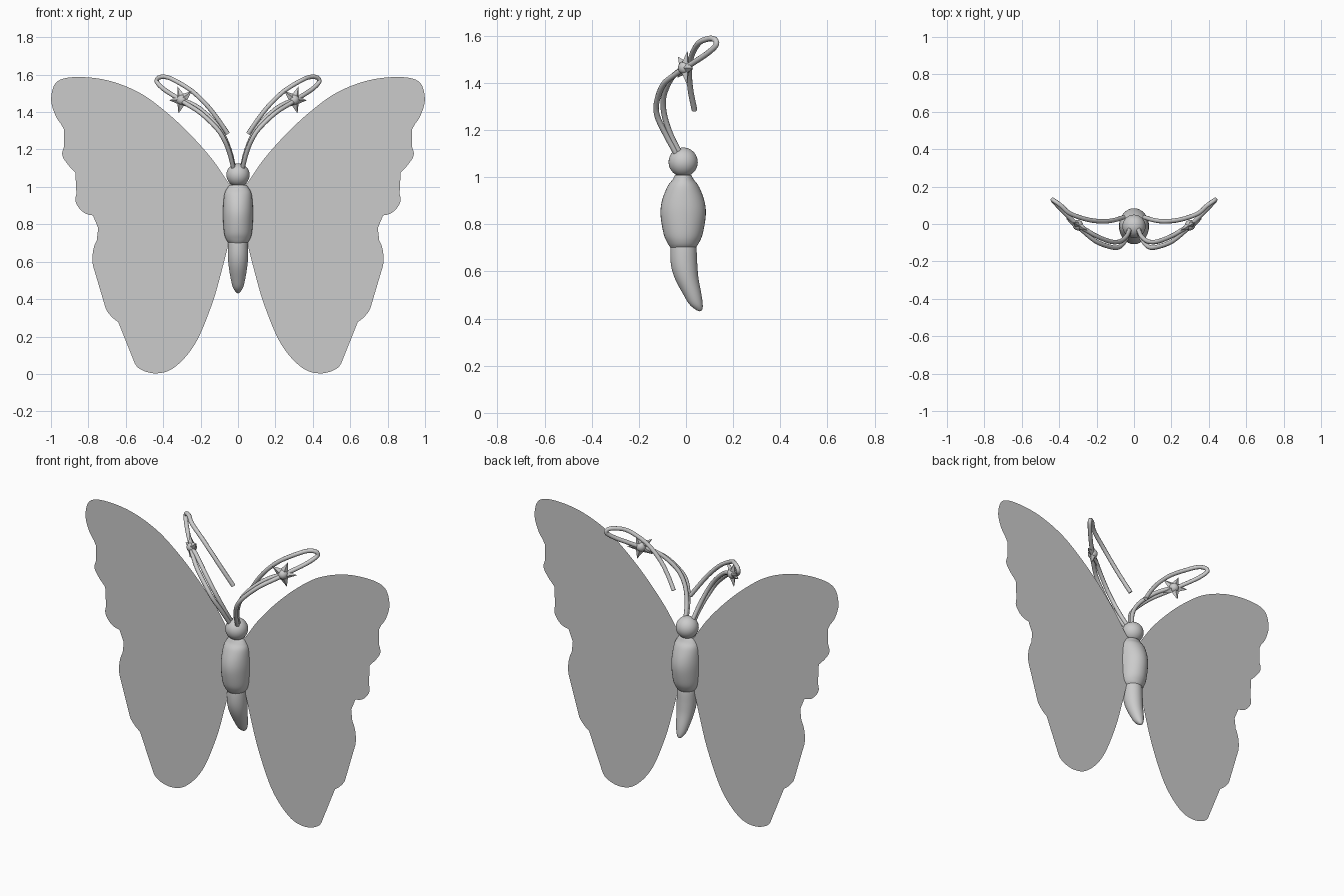
import bpy, bmesh, math
from mathutils import Vector, Matrix

if "Cube" in bpy.data.objects:
    bpy.data.objects.remove(bpy.data.objects["Cube"])


def spline(pts, n=8):
    """Catmull-Rom through points of any dimension."""
    p = [Vector(q) for q in pts]
    p = [2 * p[0] - p[1]] + p + [2 * p[-1] - p[-2]]
    out = []
    for i in range(1, len(p) - 2):
        a, b, c, d = p[i - 1:i + 3]
        for k in range(n):
            t = k / n
            out.append(0.5 * (2 * b + (c - a) * t + (2 * a - 5 * b + 4 * c - d) * t * t
                              + (3 * b - a - 3 * c + d) * t ** 3))
    return out + [p[-2]]


def finish(name, bm, smooth=True):
    bmesh.ops.recalc_face_normals(bm, faces=bm.faces)
    me = bpy.data.meshes.new(name)
    bm.to_mesh(me)
    bm.free()
    for f in me.polygons:
        f.use_smooth = smooth
    ob = bpy.data.objects.new(name, me)
    bpy.context.collection.objects.link(ob)
    return ob


def loft(name, rows, seg=32):
    """Elliptical rings from rows of (z, centre y, half width, half depth)."""
    bm = bmesh.new()
    rings = []
    for z, y, rx, ry in spline(rows, 6):
        rings.append([bm.verts.new((rx * math.cos(2 * math.pi * i / seg),
                                    y + ry * math.sin(2 * math.pi * i / seg), z))
                      for i in range(seg)])
    for a, b in zip(rings, rings[1:]):
        for i in range(seg):
            j = (i + 1) % seg
            bm.faces.new((a[i], a[j], b[j], b[i]))
    bm.faces.new(rings[0])
    bm.faces.new(rings[-1])
    return finish(name, bm)


def tube(name, pts, side, r=0.012):
    cu = bpy.data.curves.new(name, 'CURVE')
    cu.dimensions = '3D'
    cu.bevel_depth = r
    cu.bevel_resolution = 3
    cu.use_fill_caps = True
    path = spline(pts, 8)
    sp = cu.splines.new('POLY')
    sp.points.add(len(path) - 1)
    for q, v in zip(sp.points, path):
        q.co = (v.x * side, v.y, v.z, 1)
    sp.use_smooth = True
    bpy.context.collection.objects.link(bpy.data.objects.new(name, cu))


# Wing outlines (x, z): upper wing to the notch, then lower wing
upper = [(.05, 1.02), (.14, 1.15), (.26, 1.285), (.39, 1.405), (.53, 1.505), (.70, 1.57),
         (.87, 1.587), (.97, 1.56), (.999, 1.47), (.975, 1.38), (.93, 1.31), (.92, 1.25),
         (.94, 1.175), (.91, 1.12), (.86, 1.06), (.858, .99), (.868, .92), (.82, .86),
         (.74, .845), (.65, .85), (.57, .862)]
lower = [(.57, .862), (.68, .80), (.76, .705), (.778, .60), (.75, .52), (.692, .465),
         (.688, .42), (.71, .36), (.67, .30), (.59, .24), (.556, .17), (.562, .09),
         (.53, .03), (.44, .003), (.34, .035), (.23, .16), (.14, .37), (.085, .56), (.045, .72)]

# Body
loft("abdomen", [(.74, -.012, .045, .045), (.70, -.011, .053, .055), (.63, -.008, .054, .056),
                 (.57, .003, .049, .050), (.50, .028, .037, .038), (.46, .043, .026, .028),
                 (.438, .055, .012, .014), (.431, .058, .001, .001)])
loft("thorax", [(.695, -.012, .045, .05), (.72, -.012, .064, .066), (.76, -.012, .075, .083),
                (.84, -.012, .08, .096), (.90, -.012, .079, .09), (.96, -.012, .073, .067),
                (.99, -.012, .06, .045), (1.01, -.012, .045, .034)])
bm = bmesh.new()
bmesh.ops.create_uvsphere(bm, u_segments=32, v_segments=16, radius=.062,
                          matrix=Matrix.Translation((0, -.012, 1.064)))
finish("head", bm)

# Antenna paths: two stems from head to star, one loop beyond the star
stem_a = [(.02, -.03, 1.08), (.045, -.085, 1.18), (.078, -.122, 1.26), (.12, -.124, 1.32),
          (.20, -.095, 1.395), (.27, -.04, 1.44), (.31, -.005, 1.465)]
stem_b = [(.02, -.02, 1.09), (.04, -.065, 1.18), (.075, -.093, 1.27), (.125, -.094, 1.345),
          (.20, -.065, 1.415), (.26, -.03, 1.45), (.31, -.005, 1.465)]
loop = [(.29, -.015, 1.455), (.34, .03, 1.485), (.40, .09, 1.525), (.433, .127, 1.56),
        (.425, .123, 1.583), (.39, .098, 1.588), (.34, .055, 1.57), (.25, .024, 1.515),
        (.17, .014, 1.44), (.11, .02, 1.365), (.055, .036, 1.285)]

for side, word in ((-1, "left"), (1, "right")):
    # Paper-thin wing
    bm = bmesh.new()
    outline = spline(upper) + spline(lower)[1:] + [Vector((0, .72)), Vector((0, 1.02))]
    f = bm.faces.new([bm.verts.new((p[0] * side, -.005, p[1])) for p in outline])
    bmesh.ops.triangulate(bm, faces=[f])
    finish(word + "_wing", bm, False)

    tube(word + "_antenna_outer_stem", stem_a, side)
    tube(word + "_antenna_inner_stem", stem_b, side)
    tube(word + "_antenna_loop", loop, side)

    # Faceted star with a round centre
    place = Matrix.Translation((.30 * side, -.006, 1.465)) @ Matrix.Rotation(.5 * side, 4, 'Z')
    bm = bmesh.new()
    rim = []
    for i in range(10):
        r = .034 if i % 2 else .076
        a = math.pi / 2 - .35 * side + i * math.pi / 5
        rim.append(bm.verts.new((r * math.cos(a), 0, r * math.sin(a))))
    for y in (-.024, .024):
        c = bm.verts.new((0, y, 0))
        for i in range(10):
            bm.faces.new((rim[i], rim[(i + 1) % 10], c))
    finish(word + "_star", bm, False).matrix_world = place
    bm = bmesh.new()
    bmesh.ops.create_uvsphere(bm, u_segments=20, v_segments=12, radius=.028)
    finish(word + "_star_centre", bm).matrix_world = place
